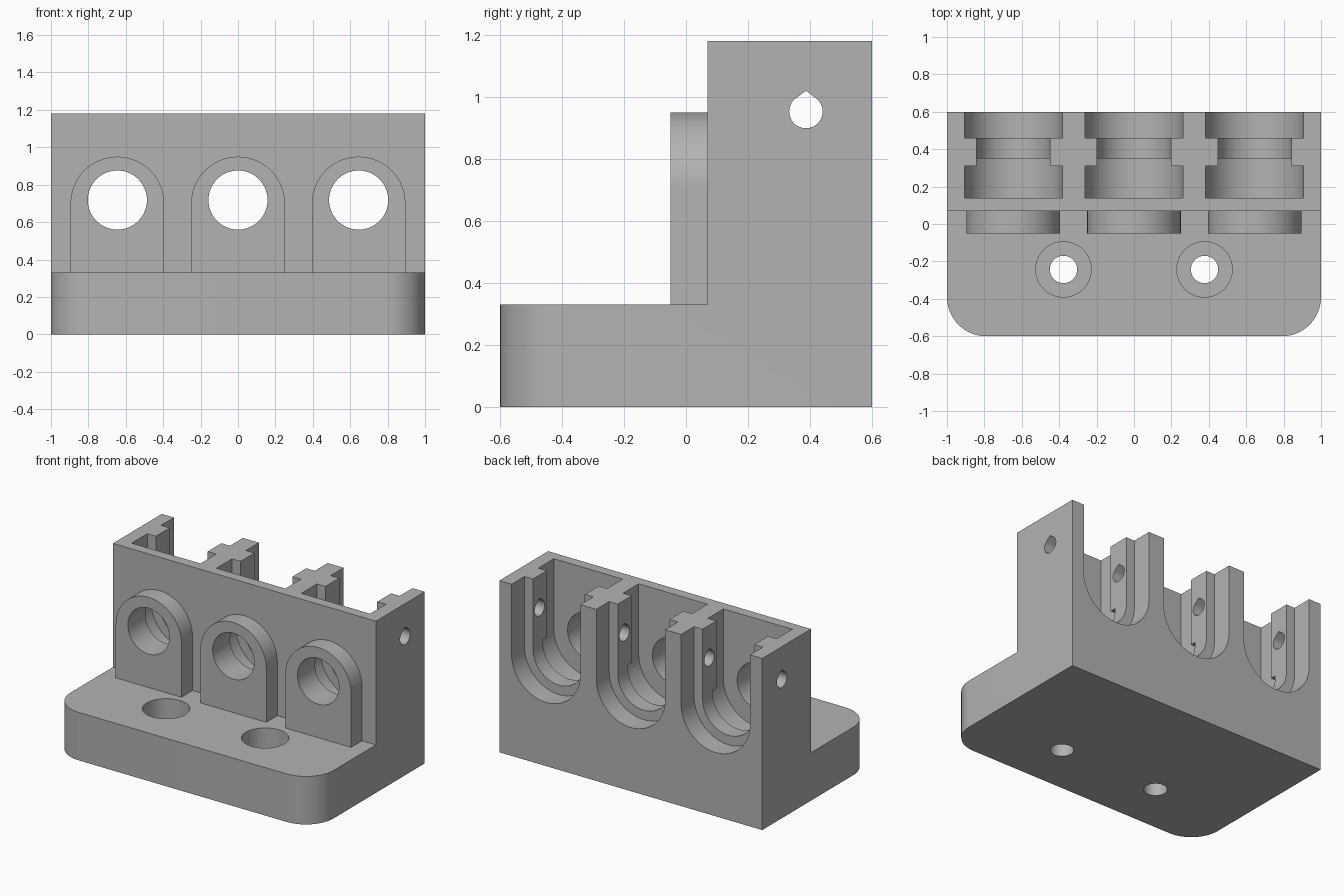
import bpy, bmesh
from math import sin, cos, pi, radians

cube = bpy.data.objects.get("Cube")
if cube:
    bpy.data.objects.remove(cube, do_unlink=True)

grey = bpy.data.materials.new("plain_grey")
grey.use_nodes = True
colour = (0.45, 0.45, 0.45, 1)
grey.diffuse_color = colour
grey.node_tree.nodes["Principled BSDF"].inputs["Base Color"].default_value = colour


def arc(cu, cv, r, start, end, n):
    """Points on an arc, angles in degrees, both ends included."""
    angles = [radians(start + (end - start) * i / n) for i in range(n + 1)]
    return [(cu + r * cos(a), cv + r * sin(a)) for a in angles]


def circle(cu, cv, r, n=64):
    return arc(cu, cv, r, 0, 360, n)[:-1]


def prism(name, profile, axis, lo, hi):
    """Extrude a closed 2D profile along an axis from lo to hi."""
    place = {"x": lambda u, v, w: (w, u, v),
             "y": lambda u, v, w: (u, w, v),
             "z": lambda u, v, w: (u, v, w)}[axis]
    bm = bmesh.new()
    rings = [[bm.verts.new(place(u, v, w)) for u, v in profile] for w in (lo, hi)]
    bm.faces.new(rings[0])
    bm.faces.new(rings[1])
    n = len(profile)
    for i in range(n):
        j = (i + 1) % n
        bm.faces.new((rings[0][i], rings[0][j], rings[1][j], rings[1][i]))
    bmesh.ops.recalc_face_normals(bm, faces=bm.faces)
    mesh = bpy.data.meshes.new(name)
    bm.to_mesh(mesh)
    bm.free()
    mesh.materials.append(grey)
    obj = bpy.data.objects.new(name, mesh)
    bpy.context.collection.objects.link(obj)
    return obj


def combine(target, other, operation):
    """Apply a boolean and discard the helper."""
    mod = target.modifiers.new("combine", "BOOLEAN")
    mod.operation = operation
    mod.solver = "EXACT"
    mod.object = other
    bpy.context.view_layer.objects.active = target
    bpy.ops.object.modifier_apply(modifier=mod.name)
    bpy.data.objects.remove(other, do_unlink=True)


BACK, WALL, FRONT = 0.6, 0.07, -0.6
BASE_TOP, TOP = 0.33, 1.18
AXIS_Z = 0.70

# L-shaped body: base plate and upright block
body = prism("bearing_block",
             [(FRONT, 0), (BACK, 0), (BACK, TOP), (WALL, TOP),
              (WALL, BASE_TOP), (FRONT, BASE_TOP)], "x", -1, 1)

# Rounded front corners of the base
bm = bmesh.new()
bm.from_mesh(body.data)
corners = [e for e in bm.edges
           if all(abs(v.co.y - FRONT) < 1e-4 for v in e.verts)
           and abs(e.verts[0].co.z - e.verts[1].co.z) > 0.1]
bmesh.ops.bevel(bm, geom=corners, offset=0.21, segments=16, profile=0.5,
                affect="EDGES")
bm.to_mesh(body.data)
bm.free()


def channel(x, half_width, bottom_z):
    """Open-topped U profile, or a straight slot when bottom_z is given."""
    top = [(x + half_width, TOP + 0.1), (x - half_width, TOP + 0.1)]
    if bottom_z is None:
        return top + arc(x, AXIS_Z, half_width, 180, 360, 40)
    return top + [(x - half_width, bottom_z), (x + half_width, bottom_z)]


for x in (-0.645, 0, 0.645):
    # Arched boss on the front wall
    boss = [(x - 0.25, BASE_TOP - 0.05), (x + 0.25, BASE_TOP - 0.05)]
    boss += arc(x, AXIS_Z, 0.25, 0, 180, 40)
    combine(body, prism("boss", boss, "y", -0.05, WALL + 0.04), "UNION")

    # Wide bearing seats either side of a narrower rib
    for lo, hi in ((0.14, 0.31), (0.46, BACK + 0.1)):
        combine(body, prism("seat_cutter", channel(x, 0.262, None), "y", lo, hi),
                "DIFFERENCE")
    combine(body, prism("rib_cutter", channel(x, 0.197, None), "y", 0.29, 0.48),
            "DIFFERENCE")

    # Lower part of the rib is thinner than its upright ends
    lower = [(x + 0.262, 0.72)] + [(x - 0.262, 0.72)]
    lower += arc(x, AXIS_Z, 0.262, 180, 360, 40)
    combine(body, prism("rib_step_cutter", lower, "y", 0.30, 0.35), "DIFFERENCE")

    # Rod hole through boss and wall
    combine(body, prism("rod_cutter", circle(x, 0.718, 0.158), "y", -0.1, 0.2),
            "DIFFERENCE")

# Counterbored mounting holes
for x in (-0.377, 0.377):
    combine(body, prism("screw_cutter", circle(x, -0.243, 0.073, 48), "z", -0.1, 0.5),
            "DIFFERENCE")
    combine(body, prism("counterbore_cutter", circle(x, -0.243, 0.148), "z", 0.13, 0.5),
            "DIFFERENCE")

# Teardrop cross hole running the full width
teardrop = arc(0.387, 0.953, 0.054, 135, 405, 36) + [(0.387, 1.02)]
combine(body, prism("pin_cutter", teardrop, "x", -1.1, 1.1), "DIFFERENCE")

bpy.ops.object.select_all(action="DESELECT")
body.select_set(True)
bpy.context.view_layer.objects.active = body
bpy.ops.object.shade_smooth_by_angle(angle=radians(30))
